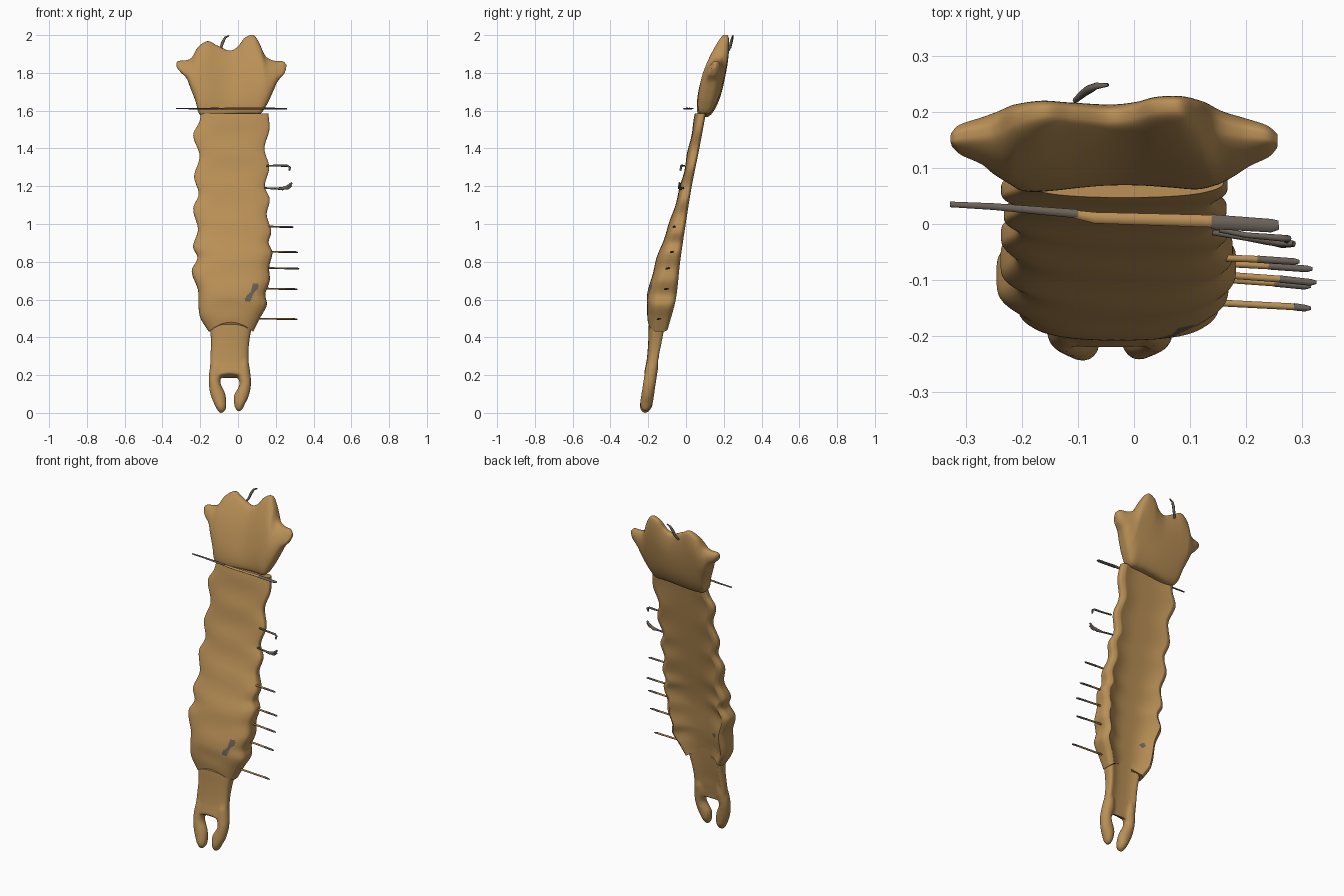
import bpy, math
from mathutils import Vector

if "Cube" in bpy.data.objects:
    bpy.data.objects.remove(bpy.data.objects["Cube"])


def material(name, rgb):
    m = bpy.data.materials.new(name)
    m.diffuse_color = (*rgb, 1)
    m.use_nodes = True
    m.node_tree.nodes["Principled BSDF"].inputs["Base Color"].default_value = m.diffuse_color
    return m


TAN = material("tan", (0.49, 0.28, 0.094))
GREY = material("brown grey", (0.15, 0.125, 0.10))


def interp(table, t):
    """Smooth curve (Hermite) through rows (key, value, ...) at key t."""
    t = max(table[0][0], min(table[-1][0], t))
    i = next(k for k in range(len(table) - 1) if t <= table[k + 1][0])
    a, b = table[i], table[i + 1]
    p, q = table[max(i - 1, 0)], table[min(i + 2, len(table) - 1)]
    h = b[0] - a[0]
    k = (t - a[0]) / h
    out = []
    for c in range(1, len(a)):
        m0 = (b[c] - p[c]) / (b[0] - p[0]) * h
        m1 = (q[c] - a[c]) / (q[0] - a[0]) * h
        out.append((2 * k**3 - 3 * k * k + 1) * a[c] + (k**3 - 2 * k * k + k) * m0
                   + (3 * k * k - 2 * k**3) * b[c] + (k**3 - k * k) * m1)
    return tuple(out)


def loft(name, rings, mats=(TAN,), rule=None, angle=50):
    n = len(rings[0])
    verts = [p for r in rings for p in r]
    faces = [(i * n + j, i * n + (j + 1) % n, (i + 1) * n + (j + 1) % n, (i + 1) * n + j)
             for i in range(len(rings) - 1) for j in range(n)]
    faces += [tuple(reversed(range(n))), tuple(range(len(verts) - n, len(verts)))]
    me = bpy.data.meshes.new(name)
    me.from_pydata(verts, [], faces)
    for m in mats:
        me.materials.append(m)
    ob = bpy.data.objects.new(name, me)
    bpy.context.collection.objects.link(ob)
    bpy.context.view_layer.objects.active = ob
    ob.select_set(True)
    bpy.ops.object.mode_set(mode='EDIT')
    bpy.ops.mesh.select_all(action='SELECT')
    bpy.ops.mesh.normals_make_consistent(inside=False)
    bpy.ops.object.mode_set(mode='OBJECT')
    bpy.ops.object.shade_smooth_by_angle(angle=math.radians(angle))
    ob.select_set(False)
    if rule:
        for f in me.polygons:
            f.material_index = rule(f)
    return ob


def spow(v, e):
    return math.copysign(abs(v) ** e, v)


def shell_ring(z, left, right, front, mid, rim, drop, n=72, arch=0.0, wave=0.0):
    """Slab section: nearly flat front, channelled back with raised side rims."""
    cx, hw = (left + right) / 2, (right - left) / 2
    ring = []
    for j in range(n):
        t = 2 * math.pi * j / n
        s, q = spow(math.cos(t), 0.65), spow(math.sin(t), 0.5)
        yf = front + drop * s * s + wave * (1 - s * s)
        yb = mid + (rim - mid) * min(1, abs(s) / 0.85) ** 3
        yb = max(yb, yf + 0.012)
        ring.append((cx + hw * s, (yf + yb) / 2 + q * (yb - yf) / 2, z + arch * (1 - s * s)))
    return ring


# Segmented body: scalloped left and right edges, then depth
LEFT = [(.43, -.155), (.5, -.198), (.55, -.208), (.65, -.212), (.75, -.245), (.82, -.215), (.88, -.238),
        (.97, -.212), (1.08, -.237), (1.16, -.208), (1.25, -.232), (1.36, -.203), (1.47, -.237),
        (1.54, -.205), (1.59, -.195)]
RIGHT = [(.43, .08), (.5, .115), (.57, .152), (.63, .145), (.70, .168), (.77, .165), (.85, .182),
         (.90, .162), (.96, .176), (1.05, .152), (1.13, .168), (1.2, .142), (1.3, .165),
         (1.4, .14), (1.5, .166), (1.59, .16)]
# height: front, back centre, back rim, front curvature
DEPTH = [(.43, -.20, -.125, -.085, .01), (.6, -.207, -.10, -.037, .012), (.8, -.16, -.075, -.017, .012),
         (1.0, -.09, -.03, .008, .008), (1.2, -.03, .013, .037, .006), (1.4, .013, .055, .077, .005),
         (1.59, .05, .092, .112, .005)]


def patch(f):
    # grey stain on the front, small one on the inner left rim at the back
    c = f.center
    a, b = Vector((.055, .605)), Vector((.092, .67))
    p = Vector((c.x, c.z))
    k = max(0, min(1, (p - a).dot(b - a) / (b - a).length_squared))
    d = (p - (a + (b - a) * k)).length
    if f.normal.y < 0:
        return int(d < 0.009 + 0.009 * abs(2 * k - 1))
    return int((p - Vector((-.13, .62))).length < 0.014)


rows = []
for i in range(141):
    z = .43 + 1.155 * i / 140
    low = max(0, 1 - (z - .43) / .2)
    rows.append(shell_ring(z, *interp(LEFT, z), *interp(RIGHT, z), *interp(DEPTH, z), n=120,
                           arch=.05 * low, wave=.0025 * math.sin((z - .5) * 34)))
loft("body", rows, (TAN, GREY), patch)

# Tail plate tucked under the body
TAIL = [(.18, -.15, .065, -.222, -.17, -.155, .004), (.3, -.146, .055, -.206, -.155, -.135, .006),
        (.38, -.143, .06, -.2, -.14, -.118, .006), (.47, -.15, .075, -.197, -.125, -.1, .008),
        (.54, -.15, .075, -.19, -.115, -.09, .008)]
rows = []
for i in range(36):
    z = .18 + .36 * i / 35
    rows.append(shell_ring(z, *interp(TAIL, z), n=56, arch=.03 * max(0, 1 - (z - .18) / .09)))
tail = loft("tail", rows)


# Two fork prongs: rows of height, x, half width
def prong(name, table):
    rings = []
    for i in range(29):
        z = table[0][0] + (table[-1][0] - table[0][0]) * i / 28
        x, w = interp(table, z)
        d = .034 * min(1, w / .03)
        y = -.217 + .15 * z
        rings.append([(x + w * math.cos(a), y + d * math.sin(a), z)
                      for a in (2 * math.pi * k / 24 for k in range(24))])
    return loft(name, rings)


prongs = [prong("left_prong", [(0, -.09, .008), (.012, -.088, .02), (.04, -.092, .031), (.1, -.107, .04),
                               (.16, -.124, .031), (.21, -.12, .034), (.29, -.115, .022)]),
          prong("right_prong", [(.008, .005, .008), (.022, .006, .02), (.045, .008, .028), (.09, .018, .04),
                                (.15, .038, .031), (.21, .03, .036), (.29, .03, .022)])]
# Fuse plate and prongs into one smooth tail
for ob in prongs + [tail]:
    ob.select_set(True)
bpy.context.view_layer.objects.active = tail
bpy.ops.object.join()
remesh = tail.modifiers.new("fuse", 'REMESH')
remesh.mode, remesh.voxel_size, remesh.use_smooth_shade = 'VOXEL', .006, True
soft = tail.modifiers.new("soften", 'SMOOTH')
soft.factor, soft.iterations = .5, 10
tail.select_set(False)

# Flared head: lower edge x, z and upper edge x, z for each column
HEAD = [(-.324, 1.828, -.327, 1.852), (-.305, 1.805, -.315, 1.863), (-.272, 1.77, -.27, 1.868),
        (-.252, 1.72, -.242, 1.885), (-.225, 1.65, -.21, 1.938), (-.203, 1.58, -.16, 1.968),
        (-.15, 1.565, -.11, 1.945), (-.04, 1.575, -.045, 1.918), (.02, 1.58, 0, 1.94),
        (.07, 1.58, .035, 1.985), (.12, 1.585, .08, 2.0), (.157, 1.64, .112, 1.96),
        (.185, 1.70, .145, 1.89), (.21, 1.755, .19, 1.865), (.24, 1.79, .235, 1.862),
        (.255, 1.82, .256, 1.845)]
table = [(i, *r) for i, r in enumerate(HEAD)]
last = len(HEAD) - 1
rings = []
for i in range(121):
    u = last * i / 120
    bx, bz, tx, tz = interp(table, u)
    e = min(1, min(u, last - u) / 4)
    edge = .25 + .75 * e * (1.5 - .5 * e)
    ring = []
    for j in range(64):
        t = 2 * math.pi * j / 64
        v = .5 - .5 * spow(math.cos(t), .6)
        x, z = bx + (tx - bx) * v, bz + (tz - bz) * v
        yc = .102 + .262 * (z - 1.58) - .26 * (x + .035) ** 2
        dip = .008 * math.cos((x + .035) * 21) * math.sin(math.pi * v)
        half = (.05 + .015 * math.sin(math.pi * v) - .02 * v) * edge
        ring.append((x, yc + half * spow(math.sin(t), .6) + dip * (math.sin(t) < 0), z))
    rings.append(ring)
loft("head", rings, angle=80)


# Thin twigs: path points of x, y, z, radius
def twig(name, pts, mat=GREY, flat=1.0):
    P = [Vector(p[:3]) for p in pts]
    rings = []
    for i, p in enumerate(P):
        d = (P[min(i + 1, len(P) - 1)] - P[max(i - 1, 0)]).normalized()
        a = d.cross(Vector((0, 1, 0))).normalized()
        b = a.cross(d)
        r = pts[i][3]
        rings.append([tuple(p + r * (flat * a * math.cos(t) + b * math.sin(t)))
                      for t in (2 * math.pi * k / 8 for k in range(8))])
    loft(name, rings, (mat,))


# Straight twigs on the right edge: height, start y, end y, end x, colour change x
for k, (z, y0, y1, x1, xm) in enumerate([(.985, -.06, -.067, .295, .22), (.852, -.07, -.08, .318, .24),
                                         (.765, -.09, -.104, .325, .26), (.656, -.098, -.111, .315, .25),
                                         (.497, -.138, -.15, .315, .285)]):
    x0 = .15 if k < 4 else .10
    ym = y0 + (y1 - y0) * (xm - .17) / (x1 - .17)
    twig(f"side_twig_{k}_base", [(x0, y0, z + .002, .006), (xm, ym, z, .006)], TAN, .8)
    twig(f"side_twig_{k}_tip", [(xm, ym, z, .0065), (x1 - .01, y1, z - .001, .006),
                                (x1, y1, z - .002, .003)], GREY, .8)

# Hooked and forked twigs
twig("hooked_twig", [(.152, -.01, 1.308, .005), (.2, -.02, 1.309, .005), (.262, -.025, 1.308, .006),
                     (.275, -.026, 1.30, .006), (.272, -.03, 1.283, .005)])
twig("forked_twig", [(.14, -.015, 1.19, .005), (.2, -.025, 1.188, .005), (.235, -.028, 1.187, .009),
                     (.262, -.033, 1.197, .008), (.285, -.035, 1.218, .005)])
twig("forked_twig_branch", [(.235, -.03, 1.188, .006), (.265, -.036, 1.19, .007),
                            (.285, -.037, 1.203, .004)])

# Loose bar crossing in front of the head
twig("bar_left", [(-.328, .035, 1.611, .005), (-.25, .031, 1.611, .006), (-.1, .018, 1.611, .008)], GREY, .6)
twig("bar_middle", [(-.12, .02, 1.611, .006), (-.07, .011, 1.611, .01), (.14, .005, 1.611, .011)], TAN, .45)
twig("bar_right", [(.138, .004, 1.611, .013), (.245, -.003, 1.61, .012), (.258, -.002, 1.61, .008)], GREY, .4)

# Curved feeler on top of the head
twig("feeler", [(-.105, .22, 1.91, .005), (-.09, .233, 1.935, .007), (-.08, .24, 1.965, .008),
                (-.067, .246, 1.988, .006), (-.046, .248, 1.998, .003)])
